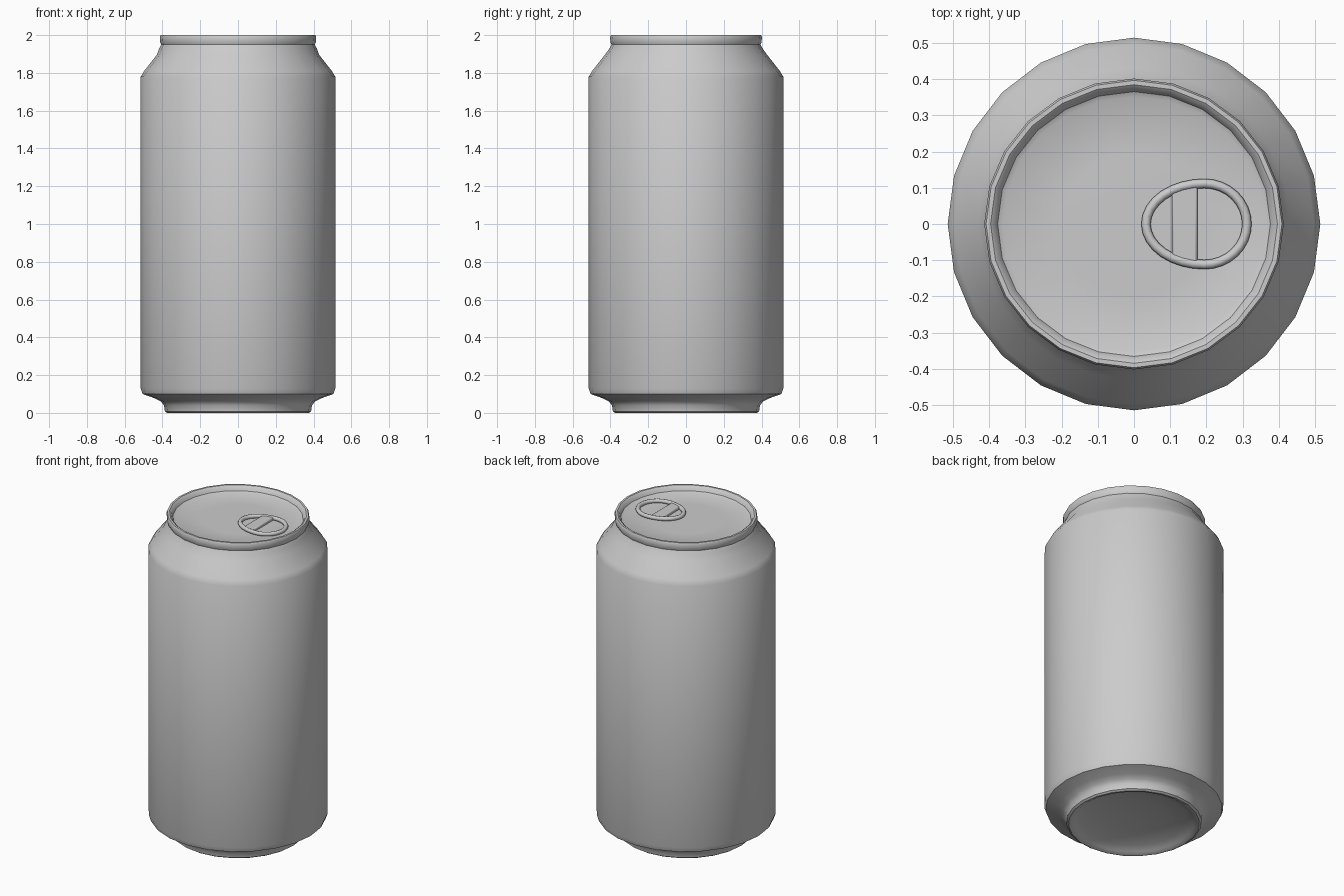
import bpy, bmesh, math

if "Cube" in bpy.data.objects:
    bpy.data.objects.remove(bpy.data.objects["Cube"])

SIDES = 24


def finish(obj, angle):
    bpy.ops.object.select_all(action='DESELECT')
    obj.select_set(True)
    bpy.context.view_layer.objects.active = obj
    bpy.ops.object.shade_smooth_by_angle(angle=math.radians(angle))


def add_object(name, bm):
    bmesh.ops.recalc_face_normals(bm, faces=bm.faces)
    mesh = bpy.data.meshes.new(name)
    bm.to_mesh(mesh)
    bm.free()
    obj = bpy.data.objects.new(name, mesh)
    bpy.context.collection.objects.link(obj)
    return obj


def lathe(name, profile, angle):
    """Revolve (radius, z) points that start and end on the axis."""
    bm = bmesh.new()
    rings = []
    for r, z in profile:
        if r == 0:
            rings.append([bm.verts.new((0, 0, z))] * SIDES)
            continue
        # the seamed rim is very slightly wider along x
        sx = 1.03 if z > 1.9 else 1.0
        rings.append([bm.verts.new((r * sx * math.cos(2 * math.pi * i / SIDES),
                                    r * math.sin(2 * math.pi * i / SIDES), z))
                      for i in range(SIDES)])
    for a, b in zip(rings, rings[1:]):
        for i in range(SIDES):
            j = (i + 1) % SIDES
            bm.faces.new(dict.fromkeys((a[i], a[j], b[j], b[i])))
    obj = add_object(name, bm)
    finish(obj, angle)
    return obj


# Can: domed base, foot, straight wall, shoulder, rolled rim and sunken lid
lathe("can_body", [
    (0, 0.06), (0.18, 0.05), (0.30, 0.03), (0.345, 0.012), (0.36, 0.002),
    (0.375, 0), (0.387, 0.008), (0.392, 0.04), (0.408, 0.06), (0.44, 0.077),
    (0.505, 0.10), (0.515, 0.13),
    (0.515, 1.78), (0.497, 1.81), (0.43, 1.895), (0.405, 1.93), (0.395, 1.95),
    (0.40, 1.962), (0.402, 1.99), (0.397, 2.0), (0.385, 2.0), (0.375, 1.992),
    (0.366, 1.972), (0.352, 1.965), (0.20, 1.966), (0, 1.966)], 32)


# Pull tab: egg-shaped rolled ring
TUBE = 0.013


def egg(t):
    a = 0.117 if math.cos(t) > 0 else 0.162
    return 0.195 + a * math.cos(t), 0.112 * math.sin(t)


N, M = 32, 8
bm = bmesh.new()
rings = []
for i in range(N):
    t = 2 * math.pi * i / N
    x, y = egg(t)
    x0, y0 = egg(t - 0.01)
    x1, y1 = egg(t + 0.01)
    length = math.hypot(x1 - x0, y1 - y0)
    nx, ny = (y1 - y0) / length, (x0 - x1) / length
    ring = []
    for k in range(M):
        p = 2 * math.pi * k / M
        d = TUBE * math.cos(p)
        ring.append(bm.verts.new((x + nx * d, y + ny * d,
                                  1.975 + TUBE * math.sin(p))))
    rings.append(ring)
for i in range(N):
    for k in range(M):
        a, b = rings[i], rings[(i + 1) % N]
        bm.faces.new((a[k], a[(k + 1) % M], b[(k + 1) % M], b[k]))
finish(add_object("tab_ring", bm), 60)

# Bridge across the tab, between the rivet hole and the finger hole
bm = bmesh.new()
bmesh.ops.create_cube(bm, size=1)
for v in bm.verts:
    half = 0.10 if v.co.x < 0 else 0.112
    v.co = (0.105 if v.co.x < 0 else 0.175,
            half * (1 if v.co.y > 0 else -1),
            1.983 if v.co.z > 0 else 1.96)
bridge = add_object("tab_bridge", bm)
bevel = bridge.modifiers.new("soft_edges", 'BEVEL')
bevel.width = 0.006
bevel.segments = 2
finish(bridge, 40)
